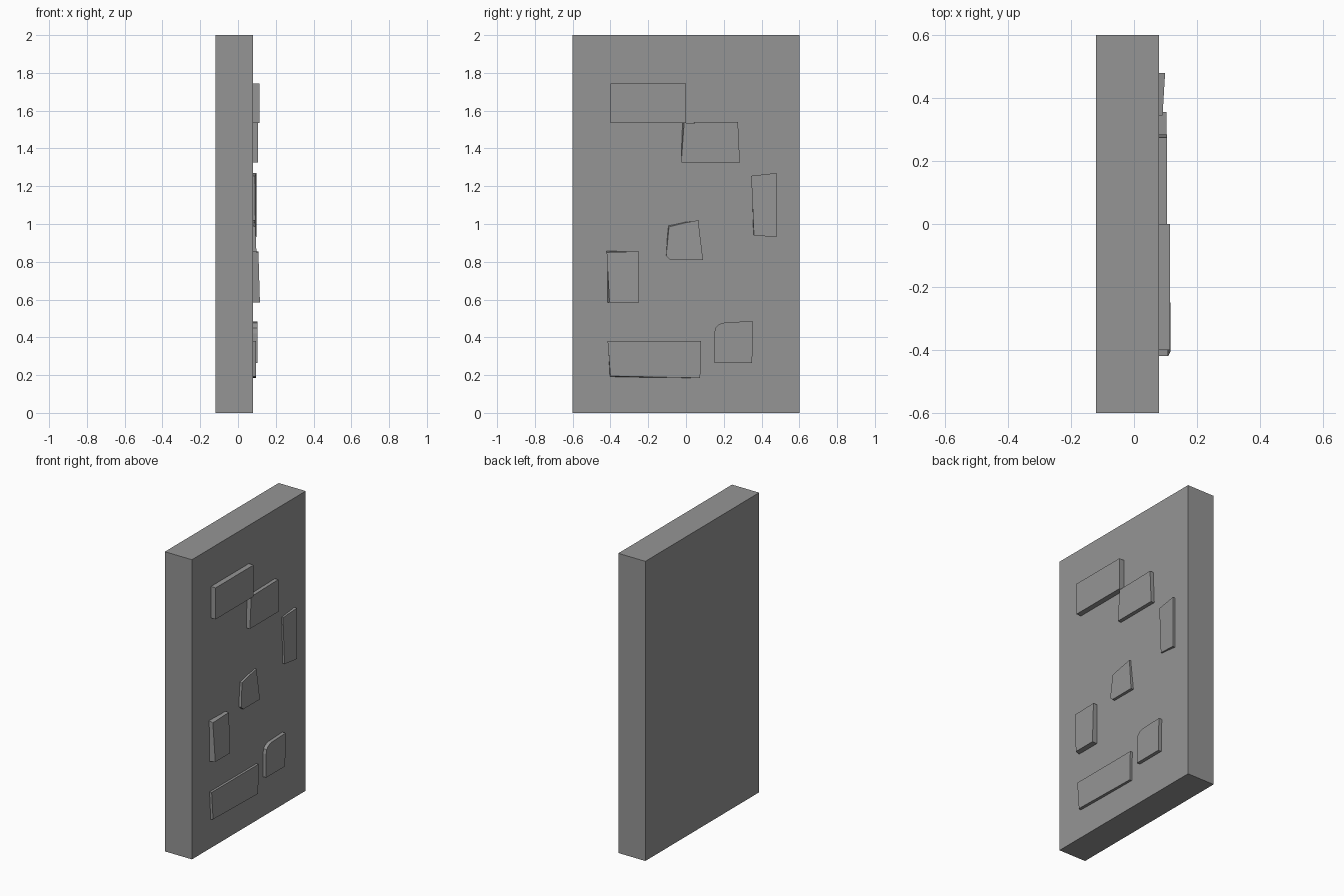
import bpy, bmesh
from mathutils import Vector

old = bpy.data.objects.get("Cube")
if old:
    bpy.data.objects.remove(old, do_unlink=True)

# One plain grey for the whole model
GREY = (0.3, 0.3, 0.3, 1)
grey = bpy.data.materials.new("plain grey")
grey.use_nodes = True
grey.diffuse_color = GREY
grey.node_tree.nodes["Principled BSDF"].inputs["Base Color"].default_value = GREY

WALL = 0.08   # x of the slab face carrying the plates
EMBED = 0.01  # how far plates sink into the slab


def add_object(name, bm):
    bmesh.ops.recalc_face_normals(bm, faces=bm.faces)
    mesh = bpy.data.meshes.new(name)
    bm.to_mesh(mesh)
    bm.free()
    mesh.materials.append(grey)
    obj = bpy.data.objects.new(name, mesh)
    bpy.context.collection.objects.link(obj)
    return obj


def slab(name, size, centre):
    bm = bmesh.new()
    bmesh.ops.create_cube(bm, size=1)
    for v in bm.verts:
        v.co = Vector(a * s + c for a, s, c in zip(v.co, size, centre))
    return add_object(name, bm)


def plate(name, outline, height, tilt_y=0, tilt_z=0, front=None):
    """Raised plate from a (y, z) outline; front moves single corners of the outer face."""
    bm = bmesh.new()
    outer = [(front or {}).get(i, p) for i, p in enumerate(outline)]
    cy = sum(p[0] for p in outer) / len(outer)
    cz = sum(p[1] for p in outer) / len(outer)
    back = [bm.verts.new((WALL - EMBED, y, z)) for y, z in outline]
    face = [bm.verts.new((WALL + height + tilt_y * (y - cy) + tilt_z * (z - cz), y, z))
            for y, z in outer]
    bm.faces.new(back)
    bm.faces.new(face)
    for i in range(len(outline)):
        j = (i + 1) % len(outline)
        bm.faces.new((back[i], back[j], face[j], face[i]))
    return add_object(name, bm)


# Upright slab
slab("slab", (0.2, 1.2, 2), (-0.02, 0, 1))

# Raised plates, outlines run from the lower -y corner
plate("top_plate", [(-0.4, 1.535), (0, 1.535), (0, 1.745), (-0.4, 1.745)], 0.035)
plate("upper_plate", [(-0.025, 1.325), (0.285, 1.325), (0.275, 1.54), (-0.02, 1.535)],
      0.025, front={3: (-0.01, 1.535)})
plate("side_plate", [(0.355, 0.945), (0.48, 0.93), (0.48, 1.27), (0.345, 1.255)],
      0.015, tilt_y=0.06, front={0: (0.36, 0.94)})
plate("middle_plate", [(-0.105, 0.83), (-0.085, 0.81), (0.09, 0.81), (0.065, 1.02),
                       (0, 1.015), (-0.095, 0.995)],
      0.015, tilt_z=-0.04, front={4: (-0.01, 1.005), 5: (-0.09, 0.985)})
plate("lower_left_plate", [(-0.42, 0.585), (-0.25, 0.585), (-0.25, 0.855), (-0.42, 0.86)],
      0.032, tilt_z=-0.03, front={0: (-0.405, 0.585), 3: (-0.42, 0.85)})
plate("bottom_plate", [(-0.405, 0.19), (0.075, 0.185), (0.08, 0.38), (-0.415, 0.38)],
      0.016, front={0: (-0.4, 0.195)})
plate("rounded_plate", [(0.15, 0.265), (0.35, 0.265), (0.355, 0.485), (0.21, 0.48),
                        (0.175, 0.47), (0.155, 0.45), (0.15, 0.42)], 0.023)
